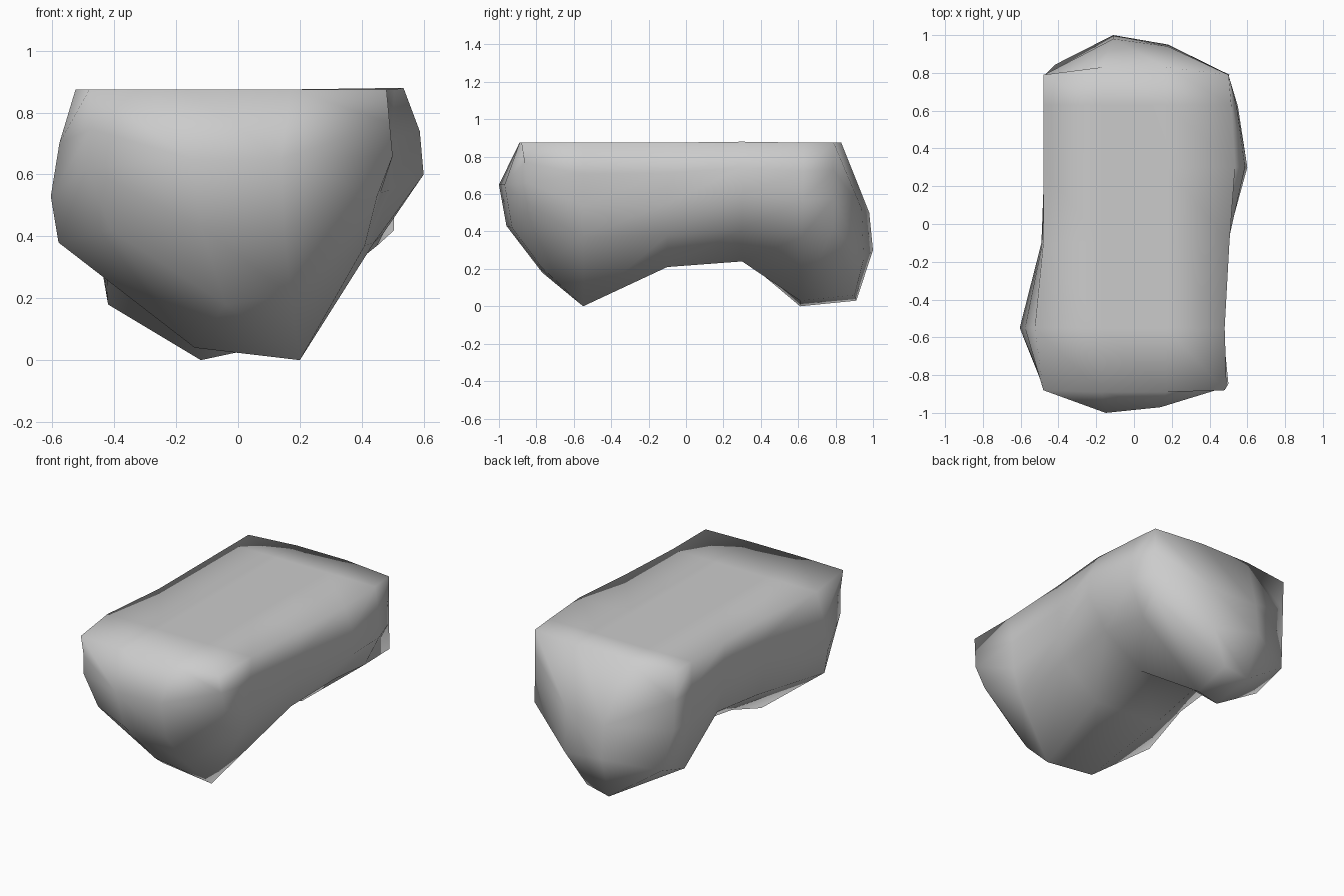
import bpy, bmesh, math

if "Cube" in bpy.data.objects:
    bpy.data.objects.remove(bpy.data.objects["Cube"])

# Cross-sections: (y at top, y at floor, height where y reaches the top value, upper-side bulge,
#                  x/z outline from top left, under the belly, to top right)
SECTIONS = [
    (-.88, -.74, .875, -.01, [(-.48, .875), (-.49, .62), (-.41, .42), (-.04, .18), (.17, .21), (.45, .53), (.5, .66), (.48, .875)]),
    (-.55, -.55, .875, .012, [(-.525, .875), (-.605, .53), (-.58, .38), (-.14, .04), (.2, 0), (.41, .37), (.46, .54), (.48, .875)]),
    (-.10, -.10, .875, 0, [(-.48, .875), (-.49, .6), (-.44, .38), (-.25, .23), (.2, .21), (.44, .38), (.49, .55), (.505, .875)]),
    (.30, .30, .875, .02, [(-.48, .875), (-.475, .6), (-.43, .42), (-.2, .26), (.2, .24), (.47, .41), (.6, .6), (.535, .88)]),
    (.63, .61, .875, .01, [(-.48, .875), (-.475, .5), (-.42, .18), (-.12, 0), (.02, .03), (.45, .37), (.55, .57), (.515, .875)]),
    (.79, .92, .42, 0, [(-.48, .875), (-.47, .5), (-.42, .25), (-.1, .03), (.06, .06), (.505, .42), (.5, .58), (.5, .875)]),
]
# Bulge points of the end panels: upper pair, lower pair
FRONT = [(-.15, -1, .65), (.14, -.97, .65), (-.12, -.96, .43), (.15, -.93, .42)]
BACK = [(-.11, .98, .5), (.18, .94, .52), (-.11, 1, .3), (.18, .95, .25)]


def cap(bm, ring, bulge, flip):
    """Close one end with a bulging panel."""
    lt, lu, lm, ll, bl, br, rl, rm, ru, rt, tr, tl = ring
    a, b, c, d = [bm.verts.new(p) for p in bulge]
    faces = [(lt, lu, a, tl), (lu, lm, a), (tl, a, b, tr), (tr, b, ru, rt), (b, rm, ru),
             (lm, ll, c, a), (a, c, d, b), (b, d, rl, rm),
             (ll, bl, c), (c, bl, br, d), (d, br, rl)]
    for f in faces:
        bm.faces.new(f[::-1] if flip else f)


def side_point(top, mid, bulge):
    """Extra point on the upper side, pushed outwards."""
    x = (top[0] + mid[0]) / 2
    return (x + math.copysign(bulge, x) * (1 if bulge > 0 else -1), (top[1] + mid[1]) / 2)


# Lofted body
bm = bmesh.new()
rings = []
for i, (yt, yb, ztop, bulge, o) in enumerate(SECTIONS):
    # the front swells to the left, the back to the right
    left, right = (bulge, 0) if i < 3 else (0, bulge)
    outline = o[:1] + [side_point(o[0], o[1], left)] + o[1:7] + [side_point(o[7], o[6], right)] + o[7:]
    ring = [bm.verts.new((x, yb + (yt - yb) * min(1, z / ztop), z)) for x, z in outline]
    edge = {0: -.89, 5: .83}.get(i, yt)
    ring += [bm.verts.new((x, edge, .875)) for x in (.17, -.17)]
    rings.append(ring)
for r, s in zip(rings, rings[1:]):
    n = len(r)
    for k in range(n):
        bm.faces.new((r[k], s[k], s[(k + 1) % n], r[(k + 1) % n]))
cap(bm, rings[0], FRONT, False)
cap(bm, rings[-1], BACK, True)
bmesh.ops.recalc_face_normals(bm, faces=bm.faces)

mesh = bpy.data.meshes.new("body")
bm.to_mesh(mesh)
bm.free()
body = bpy.data.objects.new("body", mesh)
bpy.context.collection.objects.link(body)
bpy.context.view_layer.objects.active = body
body.select_set(True)
bpy.ops.object.shade_smooth()
